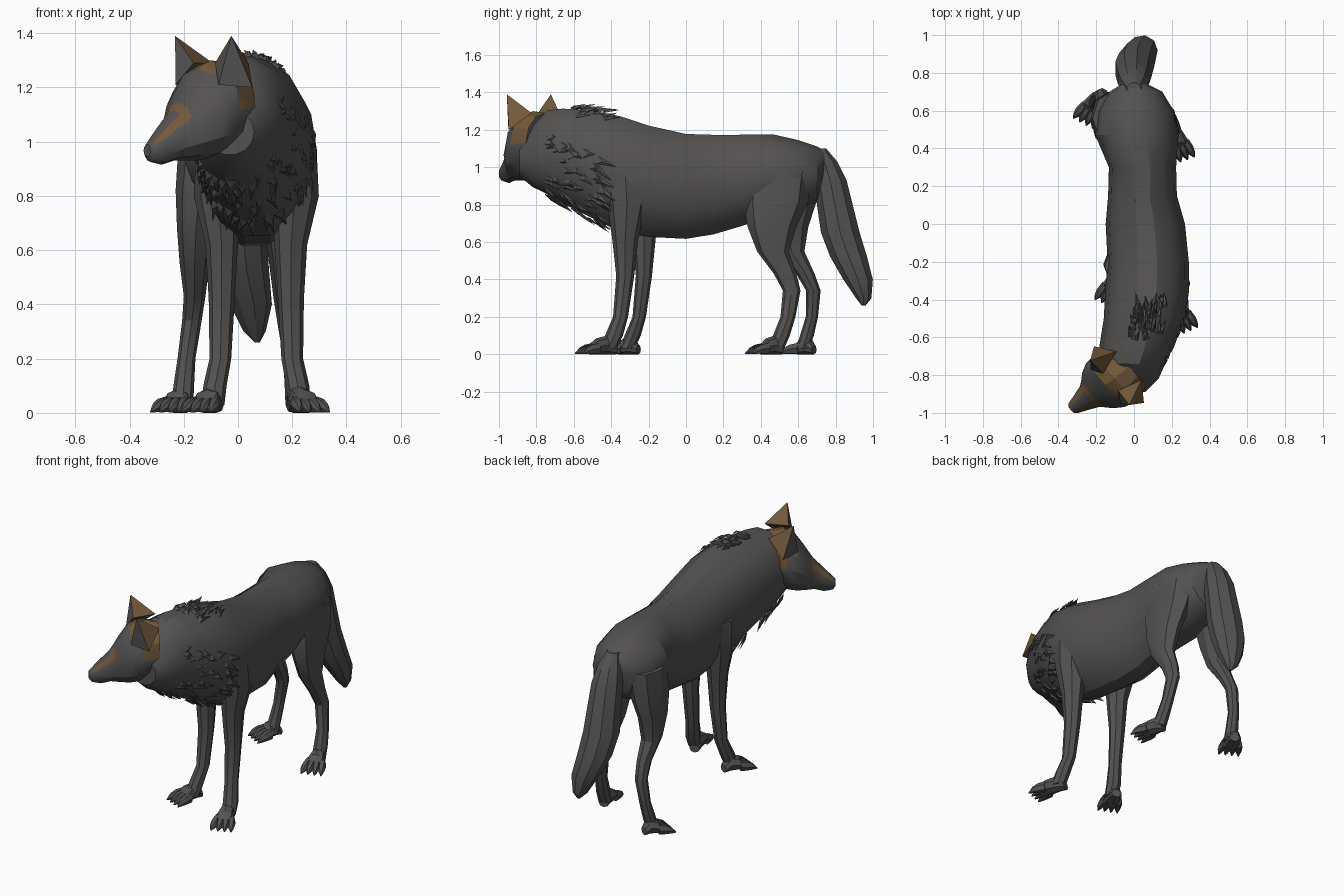
import bpy, bmesh, random
from math import sin, cos, pi, radians
from mathutils import Vector

random.seed(4)
if "Cube" in bpy.data.objects:
    bpy.data.objects.remove(bpy.data.objects["Cube"], do_unlink=True)


def material(name, rgb):
    m = bpy.data.materials.new(name)
    m.use_nodes = True
    m.diffuse_color = (*rgb, 1)
    bsdf = m.node_tree.nodes["Principled BSDF"]
    bsdf.inputs["Base Color"].default_value = (*rgb, 1)
    bsdf.inputs["Roughness"].default_value = 0.9
    return m


FUR = material("grey fur", (0.088, 0.085, 0.083))
BROWN = material("brown fur", (0.17, 0.1, 0.042))
X, Y, Z = Vector((1, 0, 0)), Vector((0, 1, 0)), Vector((0, 0, 1))


def finish(name, bm, smooth=True):
    bmesh.ops.recalc_face_normals(bm, faces=bm.faces)
    mesh = bpy.data.meshes.new(name)
    bm.to_mesh(mesh)
    bm.free()
    mesh.materials.append(FUR)
    mesh.materials.append(BROWN)
    part = bpy.data.objects.new(name, mesh)
    bpy.context.collection.objects.link(part)
    if smooth:
        bpy.ops.object.select_all(action="DESELECT")
        part.select_set(True)
        bpy.context.view_layer.objects.active = part
        bpy.ops.object.shade_smooth_by_angle(angle=radians(28))


def add_loft(bm, rings, sides, paint=None):
    """Skin a row of elliptical rings, each (centre, u axis, v axis)."""
    rows = []
    for centre, u, v in rings:
        turns = [2 * pi * k / sides for k in range(sides)]
        rows.append([bm.verts.new(centre + u * cos(t) + v * sin(t)) for t in turns])
    for i, (low, high) in enumerate(zip(rows, rows[1:])):
        for k in range(sides):
            j = (k + 1) % sides
            face = bm.faces.new((low[k], low[j], high[j], high[k]))
            if paint and paint(i, k):
                face.material_index = 1
    bm.faces.new(rows[0])
    bm.faces.new(rows[-1])


def loft(name, rings, sides, paint=None):
    bm = bmesh.new()
    add_loft(bm, rings, sides, paint)
    finish(name, bm)


# Body: y, centre x, bottom, top, half width
BODY = [
    (0.75, 0, 0.95, 1.085, 0.05), (0.7, 0.01, 0.82, 1.115, 0.14),
    (0.6, 0.01, 0.76, 1.15, 0.2), (0.47, 0.015, 0.74, 1.18, 0.22),
    (0.3, 0.045, 0.68, 1.18, 0.178), (0.15, 0.045, 0.635, 1.18, 0.182),
    (0, 0.06, 0.61, 1.185, 0.21), (-0.2, 0.075, 0.62, 1.23, 0.215),
    (-0.35, 0.07, 0.645, 1.28, 0.222), (-0.5, 0.055, 0.72, 1.31, 0.215),
    (-0.66, 0.01, 0.8, 1.32, 0.195), (-0.74, -0.01, 0.85, 1.31, 0.175),
    (-0.82, -0.02, 0.89, 1.23, 0.15), (-0.89, -0.03, 0.95, 1.12, 0.09),
]
loft("body", [(Vector((x, y, (low + high) / 2)), X * wide, Z * (high - low) / 2)
              for y, x, low, high, wide in BODY], 14)

# Tail: x, y, z, radius
TAIL = [(0, 0.71, 1.1, 0.04), (0, 0.74, 1.03, 0.07), (0, 0.77, 0.93, 0.09),
        (0, 0.825, 0.65, 0.105), (0.015, 0.87, 0.52, 0.1),
        (0.045, 0.92, 0.4, 0.08), (0.06, 0.95, 0.3, 0.042), (0.07, 0.95, 0.26, 0.01)]
loft("tail", [(Vector((x, y, z)), X * r, Y * r) for x, y, z, r in TAIL], 9)

# Legs: sideways and lengthwise offset, height, the two radii
FRONT_LEG = [(0, 0, 0.97, 0.095, 0.13), (0.015, 0.01, 0.8, 0.088, 0.105),
             (0, 0, 0.62, 0.06, 0.07), (0, 0, 0.42, 0.048, 0.048),
             (0.005, -0.025, 0.2, 0.04, 0.04), (0.025, -0.06, 0.1, 0.043, 0.048),
             (0.03, -0.09, 0.03, 0.04, 0.045)]
HIND_LEG = [(-0.08, 0, 0.98, 0.11, 0.17), (-0.05, -0.02, 0.82, 0.09, 0.175),
            (-0.035, -0.04, 0.68, 0.07, 0.13), (-0.03, -0.035, 0.55, 0.055, 0.085),
            (-0.03, 0.03, 0.43, 0.04, 0.06), (-0.02, 0.065, 0.34, 0.036, 0.047),
            (0, 0.045, 0.2, 0.033, 0.04), (0.01, 0.01, 0.1, 0.038, 0.045),
            (0.015, -0.02, 0.03, 0.04, 0.045)]


def leg(name, profile, x, y, out, swing=0, bulk=1):
    loft(name, [(Vector((x + out * dx, y + dy + swing * (1 - z), z)), X * rx, Y * ry * bulk)
                for dx, dy, z, rx, ry in profile], 8)


leg("front_left_leg", FRONT_LEG, 0.195, -0.325, 1)
leg("front_right_leg", FRONT_LEG, -0.06, -0.225, -1, bulk=0.9)
leg("hind_left_leg", HIND_LEG, 0.2, 0.5, 1)
leg("hind_right_leg", HIND_LEG, -0.19, 0.56, -1, swing=0.085, bulk=0.82)


# Paws: a wedge with four fanned toes ending in claws
def paw(name, heel, toe):
    heel, toe = Vector((*heel, 0)), Vector((*toe, 0))
    length = (toe - heel).length
    forward = (toe - heel) / length
    side = forward.cross(Z)

    def rings(start, way, across, steps):
        return [(start + way * d + Z * h / 2, across * w, Z * h / 2) for d, w, h in steps]

    bm = bmesh.new()
    add_loft(bm, rings(heel, forward * length, side,
                       ((-0.1, 0.03, 0.05), (0.2, 0.042, 0.1),
                        (0.6, 0.055, 0.085), (0.85, 0.05, 0.05))), 8)
    for spread in (-1.5, -0.5, 0.5, 1.5):
        root = heel + forward * length * 0.6 + side * spread * 0.026
        way = (forward + side * spread * 0.13).normalized()
        add_loft(bm, rings(root, way, way.cross(Z),
                           ((0, 0.02, 0.065), (0.045, 0.023, 0.055),
                            (0.075, 0.017, 0.038), (0.1, 0.003, 0.008))), 6)
    finish(name, bm)


paw("front_left_paw", (0.21, -0.39), (0.27, -0.54))
paw("front_right_paw", (-0.085, -0.265), (-0.135, -0.38))
paw("hind_left_paw", (0.21, 0.5), (0.25, 0.38))
paw("hind_right_paw", (-0.195, 0.675), (-0.245, 0.58))

# Head, turned to one side: local side and forward directions
HEAD = Vector((-0.102, -0.817, 0))
FORWARD = Vector((-0.75, -0.66, 0)).normalized()
SIDE = Vector((-FORWARD.y, FORWARD.x, 0))


def in_head(s, f, z):
    return HEAD + SIDE * s + FORWARD * f + Z * z


def head_paint(i, k):
    cheeks = i == 0 and k < 6
    crown = i == 1 and k in (2, 3)
    brow = i == 4 and k in (1, 2, 3, 4)
    muzzle = i in (5, 6) and k in (1, 4)
    return cheeks or crown or brow or muzzle


# Forward distance, bottom, top, half width; the muzzle leans a little aside
SKULL = [(-0.1, 0.97, 1.29, 0.14), (0, 0.94, 1.3, 0.165), (0.06, 0.93, 1.27, 0.155),
         (0.11, 0.93, 1.2, 0.125), (0.145, 0.93, 1.145, 0.09), (0.165, 0.93, 1.115, 0.074),
         (0.22, 0.915, 1.06, 0.053), (0.27, 0.925, 1.005, 0.035), (0.285, 0.945, 0.99, 0.02)]
loft("head", [(in_head(-0.1 * max(0, f), f, (low + high) / 2), SIDE * wide, Z * (high - low) / 2)
              for f, low, high, wide in SKULL], 12, head_paint)

# Ears: hollow fronted pyramids, grey inside and brown behind
EAR = [(0.157, 0.035, 1.39), (0.06, 0.03, 1.29), (0.12, 0.065, 1.21),
       (0.2, -0.03, 1.2), (0.1, -0.1, 1.29)]
for name, mirror in (("left_ear", 1), ("right_ear", -1)):
    bm = bmesh.new()
    tip, inner, hollow, outer, back = [bm.verts.new(in_head(s * mirror, f, z)) for s, f, z in EAR]
    bm.faces.new((tip, inner, hollow))
    bm.faces.new((tip, hollow, outer))
    bm.faces.new((tip, outer, back)).material_index = 1
    bm.faces.new((tip, back, inner)).material_index = 1
    bm.faces.new((inner, back, outer, hollow))
    finish(name, bm, smooth=False)


# Mane: pointed tufts lying back over the neck, chest and withers
def body_at(y):
    for a, b in zip(BODY, BODY[1:]):
        if b[0] <= y <= a[0]:
            t = (a[0] - y) / (a[0] - b[0])
            return [p + (q - p) * t for p, q in zip(a, b)]


def add_tuft(bm, y, angle, size, lift):
    _, x, low, high, wide = body_at(y)
    tall = (high - low) / 2
    root = Vector((x + wide * cos(angle), y, low + tall + tall * sin(angle)))
    out = Vector((cos(angle) / wide, 0, sin(angle) / tall)).normalized()
    lay = Y + out * random.uniform(0, lift) + out.cross(Y) * random.uniform(-0.4, 0.4)
    lay -= Z * 0.6 * (1 - max(0, sin(angle)))
    lay.normalize()
    half = lay.cross(out).normalized() * size * 0.2
    ridge = root + out * 0.012 + lay * size * 0.3
    base = [bm.verts.new(p) for p in (root - half, root + half, ridge)]
    end = bm.verts.new(root + lay * size)
    bm.faces.new(base)
    for i in range(3):
        bm.faces.new((base[i], base[(i + 1) % 3], end))


bm = bmesh.new()
for _ in range(85):
    add_tuft(bm, random.uniform(-0.76, -0.46), pi * random.uniform(-0.8, 0.15),
             random.uniform(0.07, 0.12), 0.25)
for _ in range(45):
    add_tuft(bm, random.uniform(-0.62, -0.42), pi * random.uniform(0.32, 0.58),
             random.uniform(0.05, 0.09), 0.4)
finish("mane", bm, smooth=False)
